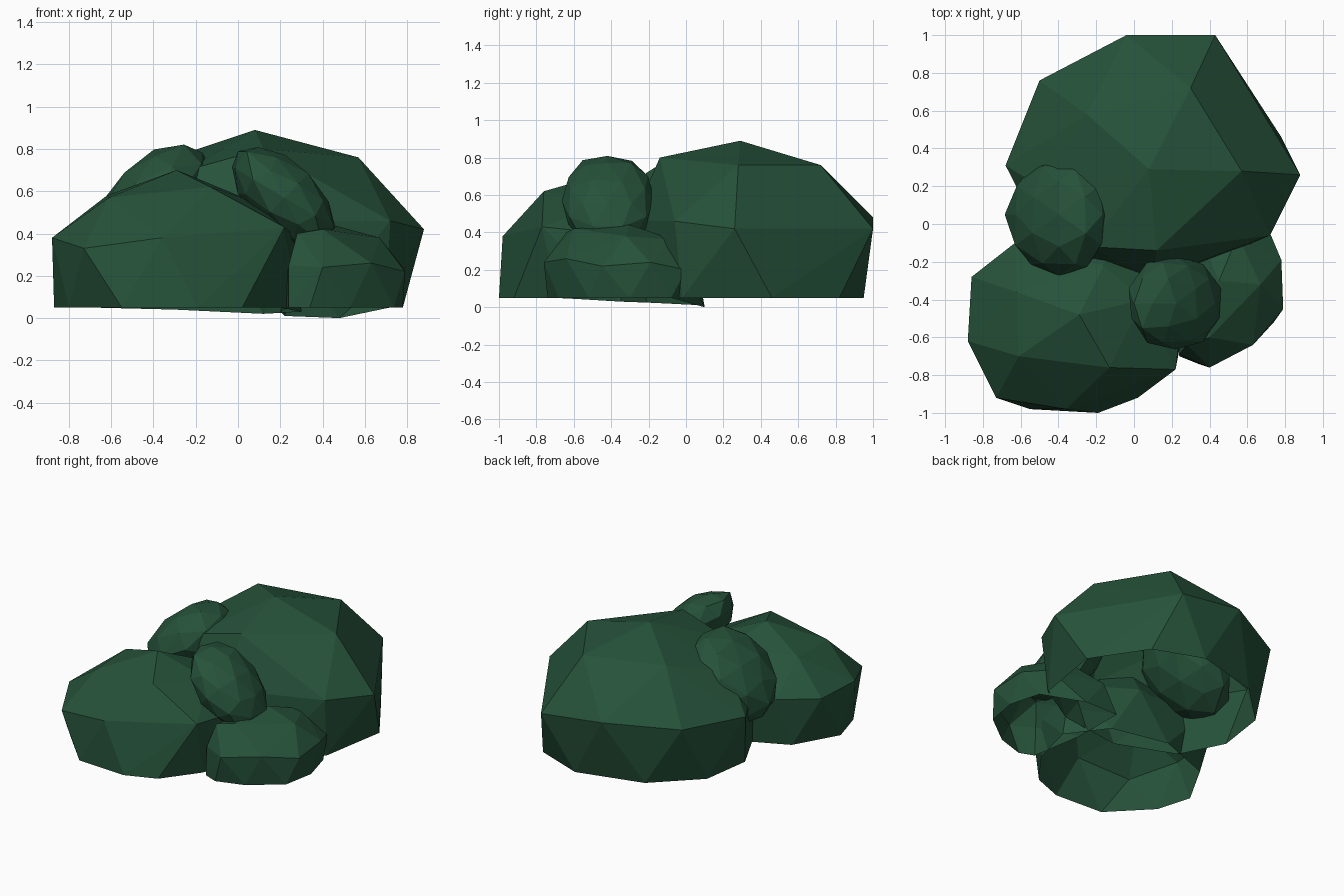
import bpy, bmesh, random
from math import radians
from mathutils import Matrix

random.seed(4)
green = bpy.data.materials.new("leaf_green")
green.diffuse_color = (0.019, 0.084, 0.042, 1)
RIM = 0.05


def finish(name, bm):
    bmesh.ops.recalc_face_normals(bm, faces=bm.faces)
    me = bpy.data.meshes.new(name)
    bm.to_mesh(me)
    bm.free()
    me.materials.append(green)
    ob = bpy.data.objects.new(name, me)
    bpy.context.collection.objects.link(ob)
    return ob


def dome(name, upper, rim):
    """Faceted leaf mound wrapped around its corner points, open underneath."""
    bm = bmesh.new()
    rim = [p if len(p) == 3 else (*p, RIM) for p in rim]
    for p in upper + rim:
        bm.verts.new(p)
    bmesh.ops.convex_hull(bm, input=bm.verts[:])
    loose = [v for v in bm.verts if not v.link_faces]
    bmesh.ops.delete(bm, geom=loose, context='VERTS')
    under = [f for f in bm.faces if all(v.co.z < RIM + 0.02 for v in f.verts)]
    bmesh.ops.delete(bm, geom=under, context='FACES')
    return finish(name, bm)


def clump(name, centre, radii, tilt):
    """Small closed leaf clump: a leaning, slightly irregular icosphere."""
    bm = bmesh.new()
    bmesh.ops.create_icosphere(bm, subdivisions=2, radius=1.0)
    for v in bm.verts:
        v.co *= random.uniform(0.97, 1.06)
    m = (Matrix.Translation(centre) @ Matrix.Rotation(radians(tilt), 4, 'Y')
         @ Matrix.Diagonal((*radii, 1)))
    bmesh.ops.transform(bm, matrix=m, verts=bm.verts[:])
    return finish(name, bm)


# Large mound at the back
dome("back_mound",
     [(0.08, 0.29, 0.89), (0.57, 0.28, 0.76), (0.30, 0.72, 0.76),
      (-0.25, 0.58, 0.78), (0.12, -0.14, 0.80), (-0.24, -0.12, 0.70),
      (-0.47, 0.18, 0.64),
      (0.88, 0.26, 0.42), (0.72, -0.06, 0.46), (0.10, -0.29, 0.46),
      (0.43, 1.0, 0.42), (-0.04, 1.0, 0.48), (-0.50, 0.76, 0.46),
      (-0.68, 0.31, 0.43), (-0.45, -0.14, 0.45)],
     [(0.70, -0.02), (0.78, 0.46), (0.54, 0.82), (0.20, 0.95), (-0.26, 0.83),
      (-0.55, 0.55), (-0.60, 0.20), (-0.45, -0.10), (-0.05, -0.26), (0.40, -0.20)])

# Wide mound at the front left
dome("front_left_mound",
     [(-0.29, -0.48, 0.70), (-0.13, -0.76, 0.62), (-0.61, -0.70, 0.57),
      (-0.62, -0.36, 0.58), (-0.16, -0.22, 0.58), (0.05, -0.40, 0.56),
      (-0.88, -0.62, 0.38), (-0.86, -0.28, 0.38), (-0.73, -0.92, 0.33),
      (-0.36, -0.98, 0.38), (0.22, -0.77, 0.43), (-0.63, -0.10, 0.38),
      (0.28, -0.30, 0.38), (-0.10, -0.06, 0.38)],
     [(-0.87, -0.48), (-0.80, -0.72), (-0.55, -0.98),
      (-0.19, -1.0), (0.02, -0.92), (0.20, -0.68), (0.30, -0.35, 0.03),
      (0.12, -0.08, 0.02), (-0.30, -0.02, 0.04), (-0.70, -0.18)])

# Low mound at the front right
dome("front_right_mound",
     [(0.40, -0.60, 0.42), (0.28, -0.64, 0.40), (0.45, -0.30, 0.44),
      (0.67, -0.32, 0.38), (0.55, -0.06, 0.36), (0.24, -0.69, 0.25),
      (0.40, -0.76, 0.24), (0.63, -0.64, 0.26), (0.79, -0.45, 0.22),
      (0.78, -0.19, 0.24), (0.70, 0.0, 0.20), (0.30, 0.06, 0.22)],
     [(0.24, -0.70), (0.34, -0.74), (0.53, -0.68), (0.74, -0.52), (0.78, -0.30),
      (0.72, -0.08), (0.48, 0.10, 0.0), (0.22, 0.09, 0.01), (0.20, -0.30, 0.03)])

# Two leaning clumps resting between the mounds
clump("left_top_clump", (-0.40, 0.05, 0.55), (0.20, 0.31, 0.33), 45)
clump("right_top_clump", (0.22, -0.42, 0.57), (0.16, 0.25, 0.31), -45)
